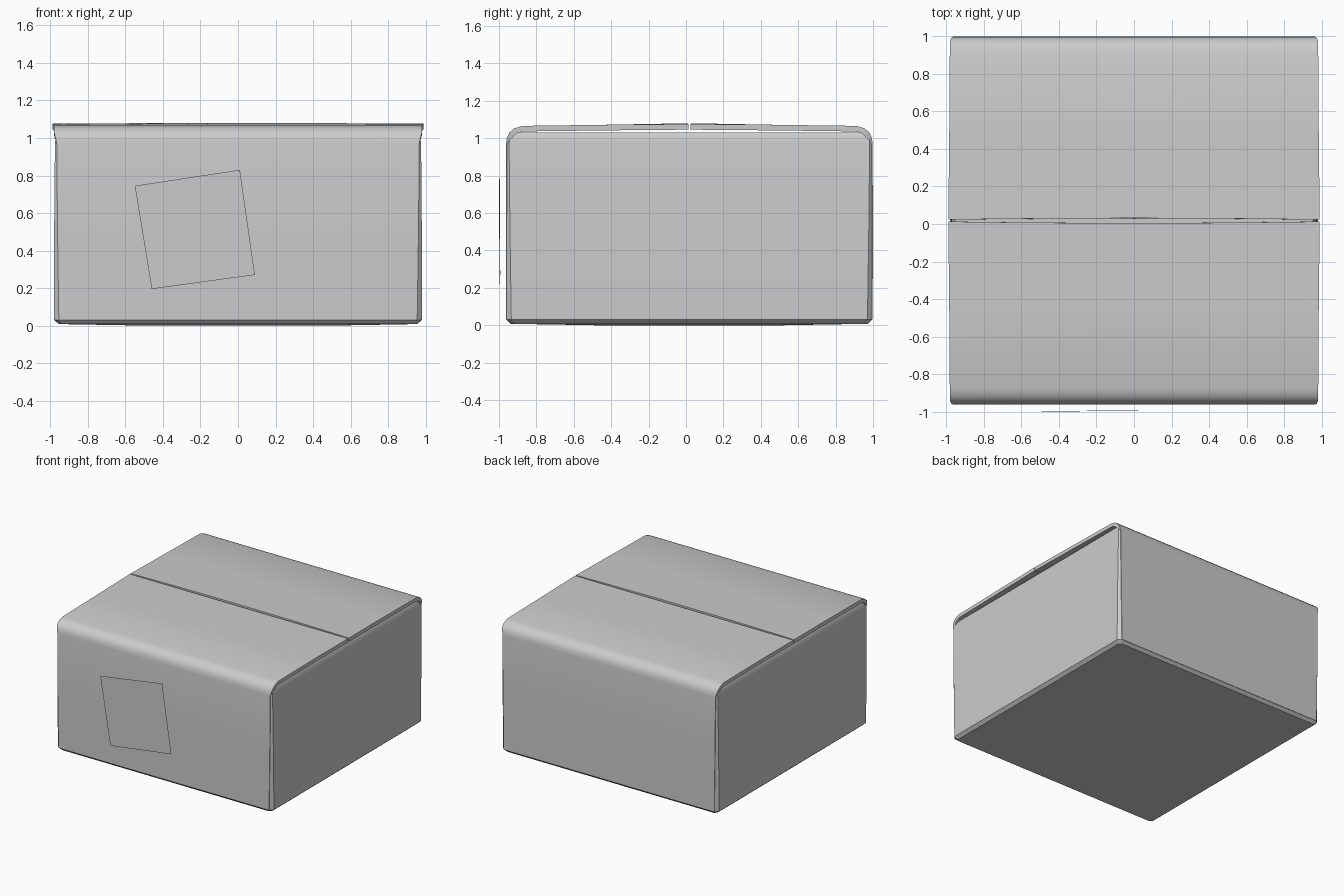
import bpy, bmesh, math

if "Cube" in bpy.data.objects:
    bpy.data.objects.remove(bpy.data.objects["Cube"])

YC = 0.018  # depth centre of the carton (the label floats in front)


def finish(name, bm, angle=28):
    me = bpy.data.meshes.new(name)
    bm.to_mesh(me)
    bm.free()
    ob = bpy.data.objects.new(name, me)
    bpy.context.collection.objects.link(ob)
    bpy.ops.object.select_all(action='DESELECT')
    ob.select_set(True)
    bpy.context.view_layer.objects.active = ob
    bpy.ops.object.shade_smooth_by_angle(angle=math.radians(angle))
    return ob


# carton body: stacked rectangles with cut corners (half x, half y, z, corner cut)
def body():
    rings = [(0.50, 0.50, 0.0, 0.02), (0.955, 0.955, 0.008, 0.02),
             (0.980, 0.977, 0.03, 0.025), (0.980, 0.977, 0.50, 0.018),
             (0.976, 0.976, 0.97, 0.012), (0.972, 0.970, 1.0, 0.01),
             (0.955, 0.930, 1.03, 0.01)]
    bm = bmesh.new()
    loops = []
    for hx, hy, z, c in rings:
        pts = [(hx, hy - c), (hx - c, hy), (c - hx, hy), (-hx, hy - c),
               (-hx, c - hy), (c - hx, -hy), (hx - c, -hy), (hx, c - hy)]
        loops.append([bm.verts.new((x, y + YC, z)) for x, y in pts])
    for a, b in zip(loops, loops[1:]):
        for i in range(8):
            j = (i + 1) % 8
            bm.faces.new((a[i], a[j], b[j], b[i]))
    bm.faces.new(loops[0][::-1])
    bm.faces.new(loops[-1])
    finish("carton_body", bm)


# wall sheet that folds over into a top flap; side -1 = front, +1 = back
def folded_panel(name, side):
    # distance from centre, height, half width, bow of the row in the middle
    profile = [(0.980, 0.03, 0.955, 0), (0.981, 0.50, 0.962, 0),
               (0.980, 0.97, 0.966, 0), (0.976, 1.0, 0.973, 0),
               (0.963, 1.03, 0.980, 0), (0.938, 1.052, 0.981, 0),
               (0.895, 1.066, 0.982, 0), (0.45, 1.072, 0.985, 0),
               (0.005, 1.076, 0.990, 0.008)]
    cols = [-1, -0.66, -0.33, 0, 0.33, 0.66, 1]
    bm = bmesh.new()
    grid = []
    for d, z, w, bow in profile:
        grid.append([bm.verts.new((w * t, YC + side * (d + bow * (1 - t * t)),
                                   z + 0.5 * bow * (1 - t * t))) for t in cols])
    for a, b in zip(grid, grid[1:]):
        for i in range(len(cols) - 1):
            quad = (a[i], a[i + 1], b[i + 1], b[i])
            bm.faces.new(quad if side < 0 else quad[::-1])
    ob = finish(name, bm)
    mod = ob.modifiers.new("board_thickness", 'SOLIDIFY')
    mod.thickness = 0.03
    mod.offset = -1
    bpy.ops.object.modifier_apply(modifier=mod.name)
    bpy.ops.object.shade_smooth_by_angle(angle=math.radians(28))


# tilted paper label in front of the front wall
def label():
    bm = bmesh.new()
    corners = [(-0.46, -0.997, 0.195), (0.09, -0.993, 0.27),
               (0.01, -0.996, 0.83), (-0.55, -1.0, 0.745)]
    bm.faces.new([bm.verts.new(p) for p in corners])
    finish("paper_label", bm)


body()
folded_panel("front_panel_and_flap", -1)
folded_panel("back_panel_and_flap", 1)
label()
